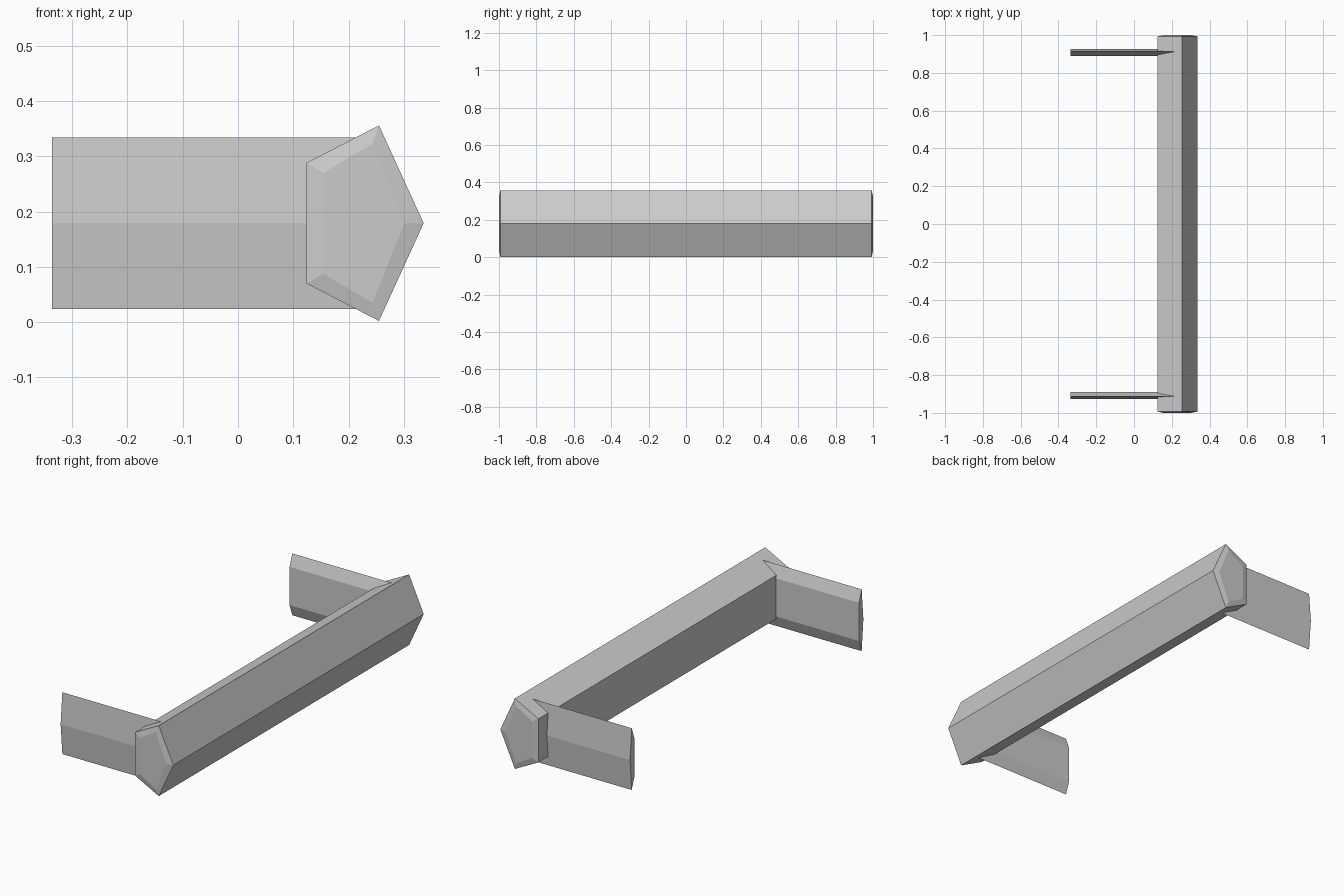
import bpy
import bmesh
from math import cos, sin, tau
from mathutils import Vector

cube = bpy.data.objects.get("Cube")
if cube:
    bpy.data.objects.remove(cube)

grey = bpy.data.materials.new("plain grey")
grey.use_nodes = True
colour = (0.6, 0.6, 0.6, 1)
grey.diffuse_color = colour
grey.node_tree.nodes["Principled BSDF"].inputs["Base Color"].default_value = colour


def five_sided_prism(name, centre, ridge, axis, ridge_radius, height_radius, start, end):
    """Stretched pentagon with its ridge along one direction, swept along axis.
    Returns the bmesh and its two end faces."""
    bm = bmesh.new()
    centre, ridge, axis = Vector(centre), Vector(ridge), Vector(axis)
    up = Vector((0, 0, 1))
    rings = []
    for distance in (start, end):
        rings.append([
            bm.verts.new(centre + axis * distance
                         + ridge * ridge_radius * cos(tau * i / 5)
                         + up * height_radius * sin(tau * i / 5))
            for i in range(5)])
    caps = [bm.faces.new(ring) for ring in rings]
    for i in range(5):
        j = (i + 1) % 5
        bm.faces.new((rings[0][i], rings[0][j], rings[1][j], rings[1][i]))
    bmesh.ops.recalc_face_normals(bm, faces=bm.faces)
    return bm, caps


def finish(bm, name):
    mesh = bpy.data.meshes.new(name)
    bm.to_mesh(mesh)
    bm.free()
    mesh.materials.append(grey)
    obj = bpy.data.objects.new(name, mesh)
    bpy.context.scene.collection.objects.link(obj)


MID = 0.179

# Long bar with shallow raised end caps
bm, caps = five_sided_prism("bar", (0.219, 0, MID), (1, 0, 0), (0, 1, 0),
                            0.117, 0.186, -0.993, 0.993)
bmesh.ops.inset_individual(bm, faces=caps, thickness=0.035, depth=0.007)
finish(bm, "bar")

# Thin side arms, ridged on their outer side
for side, name in ((-1, "front_arm"), (1, "back_arm")):
    bm, caps = five_sided_prism(name, (0, side * 0.906, MID), (0, side, 0), (1, 0, 0),
                                0.0195, 0.163, -0.337, 0.235)
    finish(bm, name)
